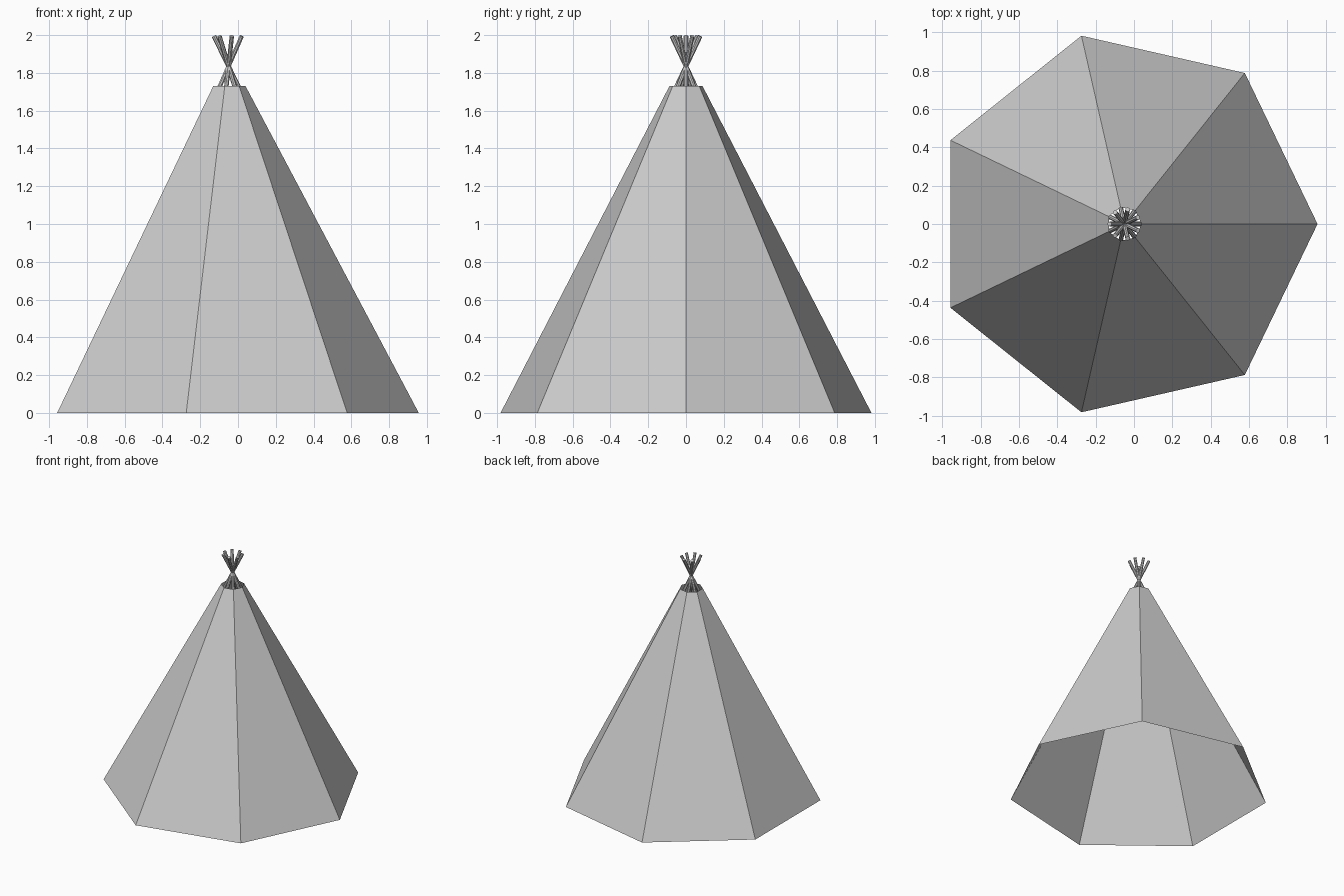
import bpy, bmesh, math
from mathutils import Vector

cube = bpy.data.objects.get("Cube")
if cube:
    bpy.data.objects.remove(cube, do_unlink=True)

SIDES = 7
CENTRE_X = -0.05
CROSSING = Vector((CENTRE_X, 0, 1.835))


def make_material(name, colour):
    mat = bpy.data.materials.new(name)
    mat.use_nodes = True
    mat.diffuse_color = colour
    mat.node_tree.nodes["Principled BSDF"].inputs["Base Color"].default_value = colour
    return mat


def add_object(name, bm, mat):
    mesh = bpy.data.meshes.new(name)
    bm.to_mesh(mesh)
    bm.free()
    mesh.materials.append(mat)
    obj = bpy.data.objects.new(name, mesh)
    bpy.context.collection.objects.link(obj)
    return obj


grey = make_material("plain grey", (0.6, 0.6, 0.6, 1))


def ring(bm, radius, z):
    return [bm.verts.new((CENTRE_X + radius * math.cos(i * math.tau / SIDES),
                          radius * math.sin(i * math.tau / SIDES), z))
            for i in range(SIDES)]


# Seven-sided cover, open at the base and at the smoke hole
bm = bmesh.new()
base, rim = ring(bm, 1.007, 0), ring(bm, 0.09, 1.73)
for i in range(SIDES):
    j = (i + 1) % SIDES
    bm.faces.new((base[i], base[j], rim[j], rim[i]))
add_object("tent_cover", bm, grey)

# Poles rising from each corner and crossing above the smoke hole
for i in range(SIDES):
    angle = i * math.tau / SIDES
    lean = Vector((-0.485 * math.cos(angle), -0.485 * math.sin(angle), 1))
    top = CROSSING + lean * 0.16
    bottom = CROSSING - lean * 0.21
    bm = bmesh.new()
    bmesh.ops.create_cone(bm, cap_ends=True, segments=8, radius1=0.012,
                          radius2=0.012, depth=(top - bottom).length)
    turn = lean.to_track_quat('Z', 'Y').to_matrix().to_4x4()
    bmesh.ops.transform(bm, matrix=turn, verts=bm.verts)
    bmesh.ops.translate(bm, vec=(top + bottom) / 2, verts=bm.verts)
    add_object(f"pole_{i + 1}", bm, grey)
